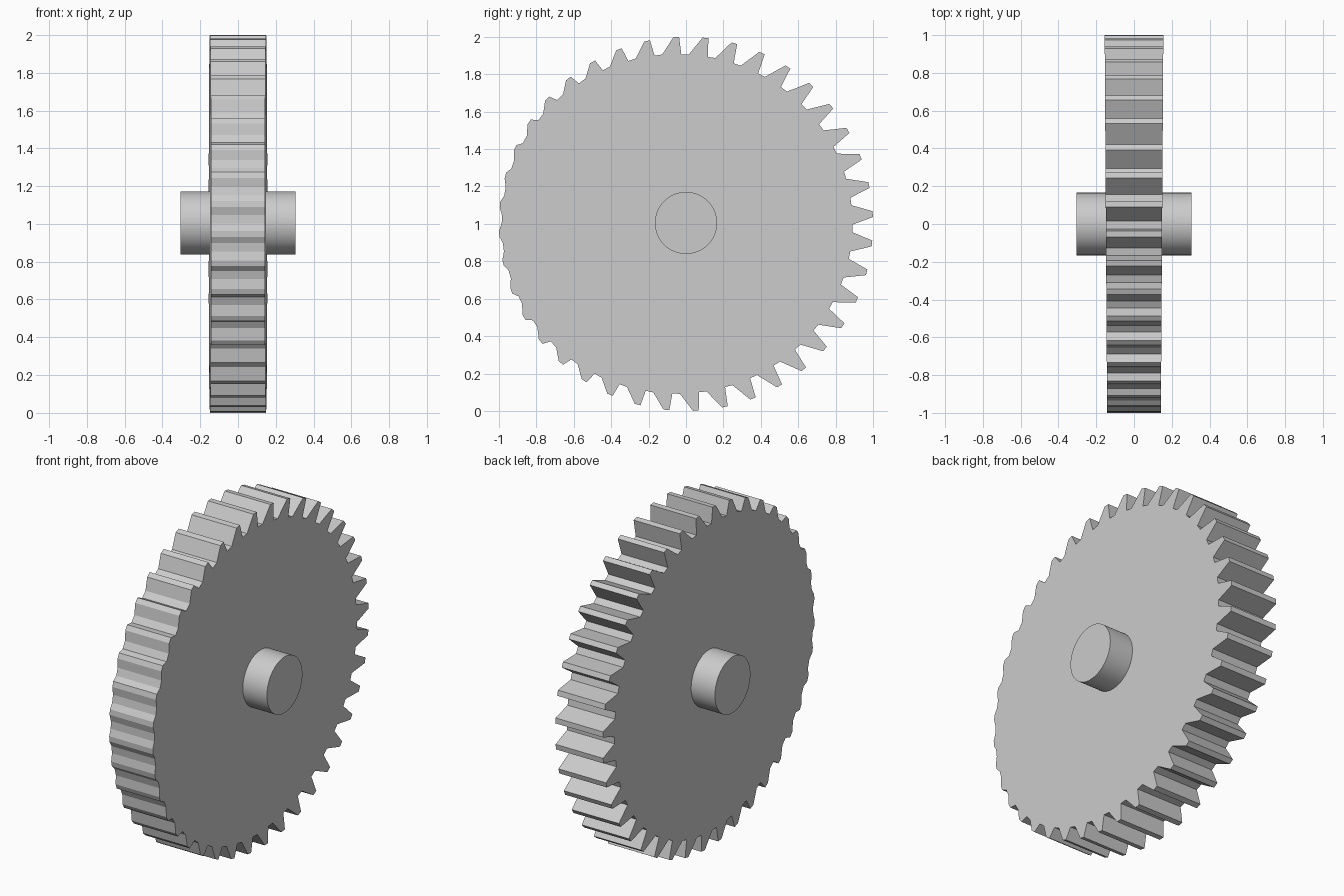
import bpy, bmesh
from math import sin, cos, radians, pi

if "Cube" in bpy.data.objects:
    bpy.data.objects.remove(bpy.data.objects["Cube"])

TEETH = 40
STEP = 360 / TEETH


def rim_point(deg, r):
    a = radians(deg)
    return r * cos(a), 1 + r * sin(a)


# Gear outline: round tip circle, root circle drifting off-centre towards -y
outline = []
for i in range(TEETH):
    tip = 3 + i * STEP
    outline += [rim_point(tip - 0.9, 1.0), rim_point(tip + 0.9, 1.0)]
    mid = tip + STEP / 2
    t = radians(mid)
    root = 0.923 - 0.0475 * cos(t) + 0.0148 * cos(2 * t)
    valley = mid + 1.8 * sin(t)
    outline += [rim_point(valley - 1.3, root), rim_point(valley + 1.3, root)]

# Gear wheel: slightly thicker on the deep-toothed side
bm = bmesh.new()
sides = []
for s in (-1, 1):
    sides.append([bm.verts.new((s * (0.149 + 0.0065 * y), y, z)) for y, z in outline])
back, front = sides
bm.faces.new(front)
bm.faces.new(back[::-1])
n = len(outline)
for i in range(n):
    j = (i + 1) % n
    bm.faces.new((back[i], back[j], front[j], front[i]))
bmesh.ops.recalc_face_normals(bm, faces=bm.faces[:])
mesh = bpy.data.meshes.new("gear_wheel")
bm.to_mesh(mesh)
bm.free()
wheel = bpy.data.objects.new("gear_wheel", mesh)
bpy.context.collection.objects.link(wheel)

# Axle stubs on both faces
for s, name in ((-1, "axle_left"), (1, "axle_right")):
    bpy.ops.mesh.primitive_cylinder_add(vertices=64, radius=0.166, depth=0.165,
                                        location=(s * 0.2225, 0, 1.005),
                                        rotation=(0, pi / 2, 0))
    bpy.context.object.name = name
    bpy.ops.object.shade_smooth_by_angle(angle=radians(30))
